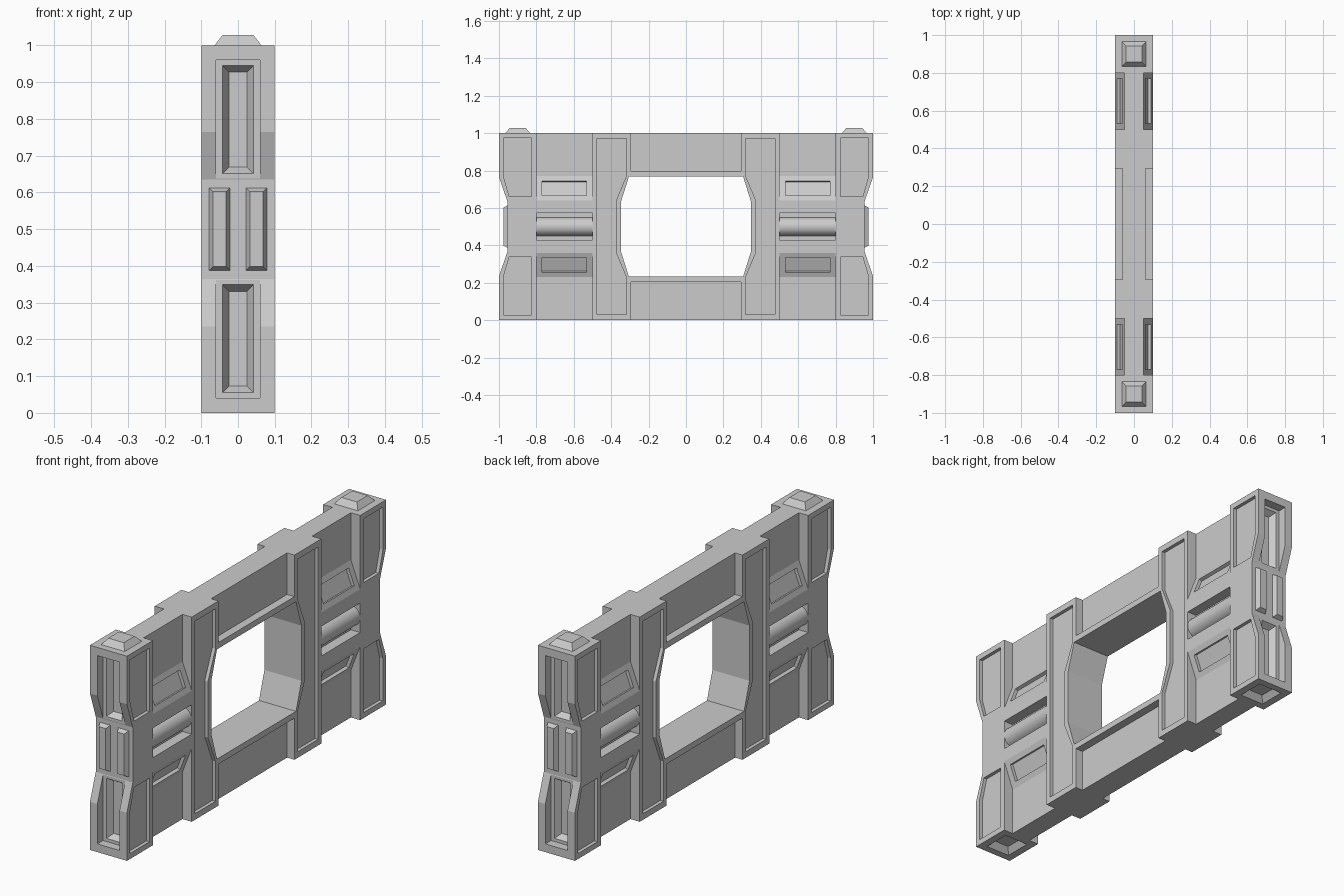
import bpy, bmesh
from math import pi
from mathutils import Vector, Matrix

if "Cube" in bpy.data.objects:
    bpy.data.objects.remove(bpy.data.objects["Cube"])


def mesh_object(name, bm):
    bmesh.ops.recalc_face_normals(bm, faces=bm.faces)
    me = bpy.data.meshes.new(name)
    bm.to_mesh(me)
    bm.free()
    ob = bpy.data.objects.new(name, me)
    bpy.context.collection.objects.link(ob)
    return ob


def loft(bm, a, b, mirror=""):
    """Solid between two matching rings, repeated by mirroring (z about 0.5)."""
    sx, sy, sz = [(1, -1) if ax in mirror else (1,) for ax in "xyz"]
    for i in sx:
        for j in sy:
            for k in sz:
                rings = [[bm.verts.new((x * i, y * j, 0.5 + (z - 0.5) * k))
                          for x, y, z in ring] for ring in (a, b)]
                n = len(a)
                bm.faces.new(rings[0])
                bm.faces.new(rings[1][::-1])
                for m in range(n):
                    q = (m + 1) % n
                    bm.faces.new((rings[0][m], rings[1][m], rings[1][q], rings[0][q]))


def side_prism(bm, yz, x0, x1, mirror=""):
    loft(bm, [(x0, *p) for p in yz], [(x1, *p) for p in yz], mirror)


def rect(u0, u1, v0, v1):
    return [(u0, v0), (u1, v0), (u1, v1), (u0, v1)]


def end_frustum(bm, r, inset, y_wide, y_narrow, mirror):
    u0, u1, v0, v1 = r
    small = rect(u0 + inset, u1 - inset, v0 + inset, v1 - inset)
    loft(bm, [(x, y_wide, z) for x, z in rect(*r)],
         [(x, y_narrow, z) for x, z in small], mirror)


def top_frustum(bm, z0, z1):
    loft(bm, [(x, y + 0.9, z0) for x, y in rect(-.064, .064, -.066, .066)],
         [(x, y + 0.9, z1) for x, y in rect(-.042, .042, -.042, .042)], "y")


# Wall slab outline with waisted ends
half = [(1, 0), (1, .235), (.955, .365), (.955, .635), (1, .765), (1, 1)]
bm = bmesh.new()
side_prism(bm, half + [(-y, z) for y, z in reversed(half)], -.1, .1)
wall = mesh_object("wall_panel", bm)

# First cuts: window, bays, panels, slots, sockets
bm = bmesh.new()
win = [(.305, .232), (.347, .365), (.347, .635), (.305, .768)]
side_prism(bm, win + [(-y, z) for y, z in reversed(win)], -.2, .2)
bay = [(.05, 1.1), (.05, .77), (.1, .64), (.12, .588), (.12, 1.1)]
loft(bm, [(x, .5, z) for x, z in bay], [(x, .8, z) for x, z in bay], "xyz")
side_prism(bm, rect(-.293, .293, .797, 1.1), .06, .12, "xz")
column = [(.317, .03), (.475, .03), (.475, .97), (.317, .97),
          (.317, .775), (.375, .637), (.375, .363), (.317, .225)]
side_prism(bm, column, .083, .12, "xy")
post = [(.825, .662), (.945, .662), (.975, .765), (.975, .973), (.825, .973)]
side_prism(bm, post, .083, .12, "xyz")
side_prism(bm, rect(.5, .8, .428, .572), .05, .12, "xy")
side = rect(-.06, .06, .04, .96)
loft(bm, [(x, .956, z) for x, z in side], [(x, 1.1, z) for x, z in side], "y")
loft(bm, [(x, y + .9, -.01) for x, y in rect(-.071, .071, -.074, .074)],
     [(x, y + .9, .028) for x, y in rect(-.042, .042, -.042, .042)], "y")
cut_a = mesh_object("main_cutter", bm)

# Second cuts: bevelled end pockets and sloped insets
bm = bmesh.new()
end_frustum(bm, (-.05, .05, .643, .953), .026, .97, .926, "yz")
t, n, c = Vector((.36, -.933)), Vector((.933, .36)), Vector((.075, .705))
slot = [c + t * s * .042 + n * d for s, d in ((-1, -.016), (1, -.016), (1, .03), (-1, .03))]
loft(bm, [(p.x, .533, p.y) for p in slot], [(p.x, .769, p.y) for p in slot], "xyz")
cut_b = mesh_object("detail_cutter", bm)

for cutter in (cut_a, cut_b):
    mod = wall.modifiers.new(cutter.name, "BOOLEAN")
    mod.operation = "DIFFERENCE"
    mod.solver = "EXACT"
    mod.object = cutter
bpy.context.view_layer.objects.active = wall
wall.select_set(True)
for name in [m.name for m in wall.modifiers]:
    bpy.ops.object.modifier_apply(modifier=name)
for cutter in (cut_a, cut_b):
    bpy.data.objects.remove(cutter)

# Raised bars on the ends
bm = bmesh.new()
end_frustum(bm, (.019, .081, .385, .615), .013, .95, .976, "xy")
mesh_object("end_bars", bm)

# Stacking knobs on top
bm = bmesh.new()
top_frustum(bm, 1, 1.028)
mesh_object("top_knobs", bm)

# Rollers lying in the slots
bm = bmesh.new()
for x in (-.05, .05):
    for y in (-.65, .65):
        bmesh.ops.create_cone(bm, cap_ends=True, segments=32, radius1=.05, radius2=.05, depth=.3,
                              matrix=Matrix.Translation((x, y, .5)) @ Matrix.Rotation(pi / 2, 4, "X"))
rollers = mesh_object("rollers", bm)
bpy.ops.object.select_all(action="DESELECT")
rollers.select_set(True)
bpy.context.view_layer.objects.active = rollers
bpy.ops.object.shade_smooth_by_angle()
